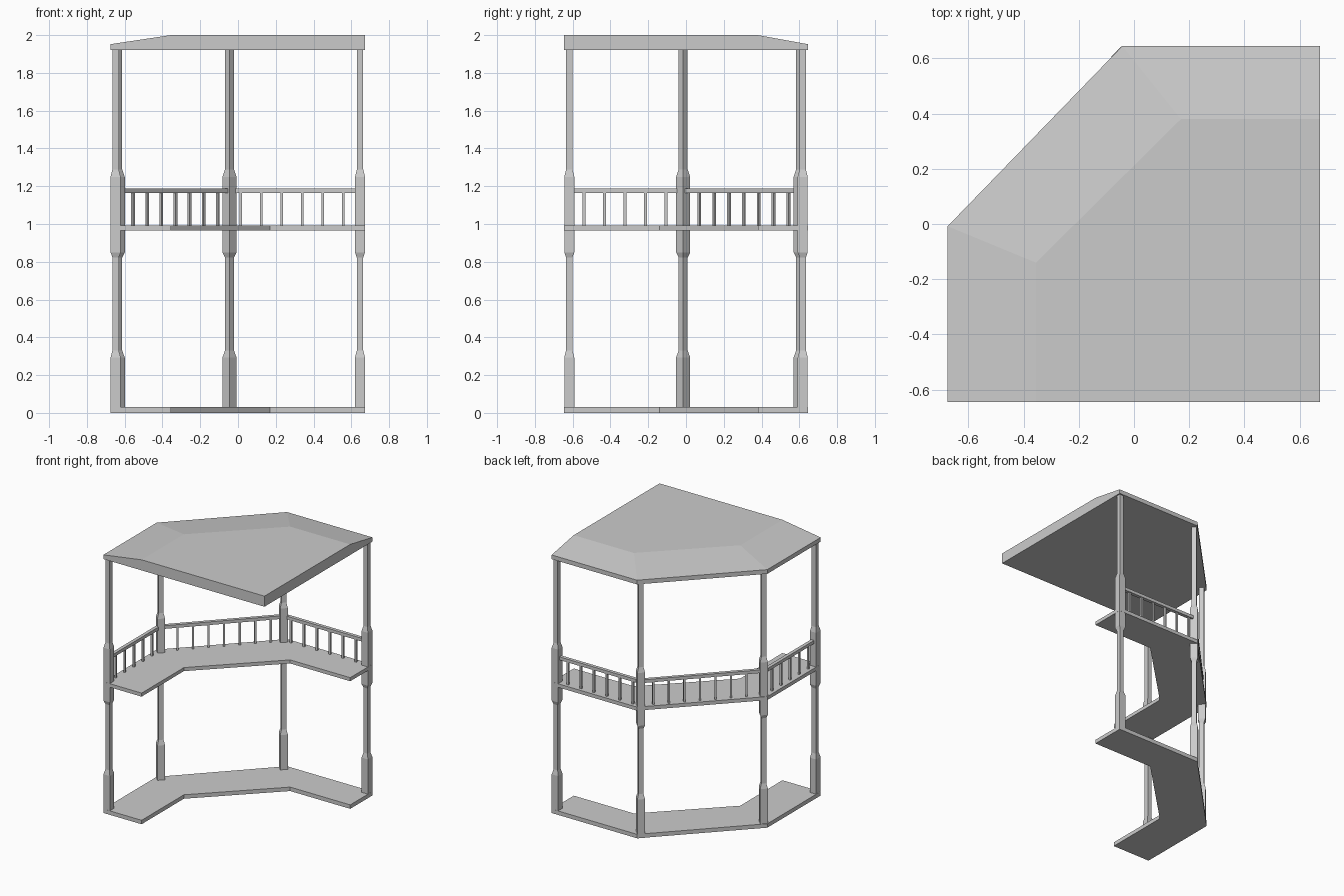
import bpy, bmesh, math
from mathutils import Vector, Matrix

cube = bpy.data.objects.get("Cube")
if cube:
    bpy.data.objects.remove(cube, do_unlink=True)

grey = bpy.data.materials.new("light_grey")
grey.use_nodes = True
grey.diffuse_color = (0.6, 0.6, 0.6, 1)
grey.node_tree.nodes["Principled BSDF"].inputs["Base Color"].default_value = (0.6, 0.6, 0.6, 1)


def finish(name, bm):
    bmesh.ops.recalc_face_normals(bm, faces=bm.faces)
    mesh = bpy.data.meshes.new(name)
    bm.to_mesh(mesh)
    bm.free()
    mesh.materials.append(grey)
    obj = bpy.data.objects.new(name, mesh)
    bpy.context.collection.objects.link(obj)
    return obj


def add_box(bm, centre, size, angle):
    matrix = (Matrix.Translation(centre) @ Matrix.Rotation(angle, 4, "Z")
              @ Matrix.Diagonal((*size, 1)))
    bmesh.ops.create_cube(bm, size=1, matrix=matrix)


# Shared plan: outer wall line and inner edge of the walkway
outer = [(-0.675, -0.645), (-0.675, -0.008), (-0.042, 0.645), (0.673, 0.645)]
inner = [(-0.355, -0.645), (-0.355, -0.14), (0.17, 0.38), (0.673, 0.38)]


# Walkway slabs
def slab(name, z0, z1):
    bm = bmesh.new()
    rows = [[bm.verts.new((x, y, z)) for x, y in line]
            for line, z in ((outer, z0), (outer, z1), (inner, z1), (inner, z0))]
    for a, b in zip(rows, rows[1:] + rows[:1]):
        for i in range(3):
            bm.faces.new((a[i], a[i + 1], b[i + 1], b[i]))
    for end in (0, 3):
        bm.faces.new([row[end] for row in rows])
    finish(name, bm)


slab("ground_floor", 0, 0.03)
slab("balcony_floor", 0.965, 0.992)

# Roof: flat underside, sloping eaves, flat top
bm = bmesh.new()
corner = (0.673, -0.645)
under = [bm.verts.new((x, y, 1.92)) for x, y in outer + [corner]]
eaves = [bm.verts.new((x, y, 1.952)) for x, y in outer]
ridge = [bm.verts.new((x, y, 2)) for x, y in inner]
tip = bm.verts.new((*corner, 2))
bm.faces.new(under)
bm.faces.new(ridge + [tip])
for i in range(3):
    bm.faces.new((under[i], under[i + 1], eaves[i + 1], eaves[i]))
    bm.faces.new((eaves[i], eaves[i + 1], ridge[i + 1], ridge[i]))
bm.faces.new((under[0], eaves[0], ridge[0], tip, under[4]))
bm.faces.new((under[3], eaves[3], ridge[3], tip, under[4]))
finish("roof", bm)

# Square posts with thick blocks at the base and at the balcony
THICK, THIN = 0.0265, 0.017
profile = [(0, THICK), (0.293, THICK), (0.33, THIN), (0.823, THIN), (0.85, THICK),
           (1.25, THICK), (1.288, THIN), (1.92, THIN)]


def post(name, x, y, angle):
    bm = bmesh.new()
    rings = []
    for z, r in profile:
        rings.append([bm.verts.new((sx * r, sy * r, z))
                      for sx, sy in ((-1, -1), (1, -1), (1, 1), (-1, 1))])
    for a, b in zip(rings, rings[1:]):
        for i in range(4):
            j = (i + 1) % 4
            bm.faces.new((a[i], a[j], b[j], b[i]))
    bm.faces.new(rings[0])
    bm.faces.new(rings[-1])
    bm.transform(Matrix.Translation((x, y, 0)) @ Matrix.Rotation(angle, 4, "Z"))
    finish(name, bm)


posts = [(-0.648, -0.618), (-0.637, -0.015), (-0.045, 0.607), (0.646, 0.618)]
post("front_post", *posts[0], 0)
post("right_corner_post", *posts[1], math.pi / 4)
post("back_corner_post", *posts[2], math.pi / 4)
post("left_end_post", *posts[3], 0)


# Railings: handrail with evenly spaced balusters
def railing(name, start, end, first, count):
    a, b = Vector((*start, 0)), Vector((*end, 0))
    along = (b - a).normalized()
    angle = math.atan2(along.y, along.x)
    bm = bmesh.new()
    middle = (a + b) / 2
    add_box(bm, (middle.x, middle.y, 1.177), ((b - a).length, 0.026, 0.024), angle)
    for i in range(count):
        p = a + along * (first + i * 0.1085)
        add_box(bm, (p.x, p.y, 1.078), (0.014, 0.014, 0.176), angle)
    finish(name, bm)


railing("right_railing", (-0.645, -0.61), (-0.645, -0.03), 0.07, 5)
railing("diagonal_railing", posts[1], posts[2], 0.118, 7)
railing("back_railing", (-0.02, 0.615), (0.64, 0.615), 0.034, 6)
